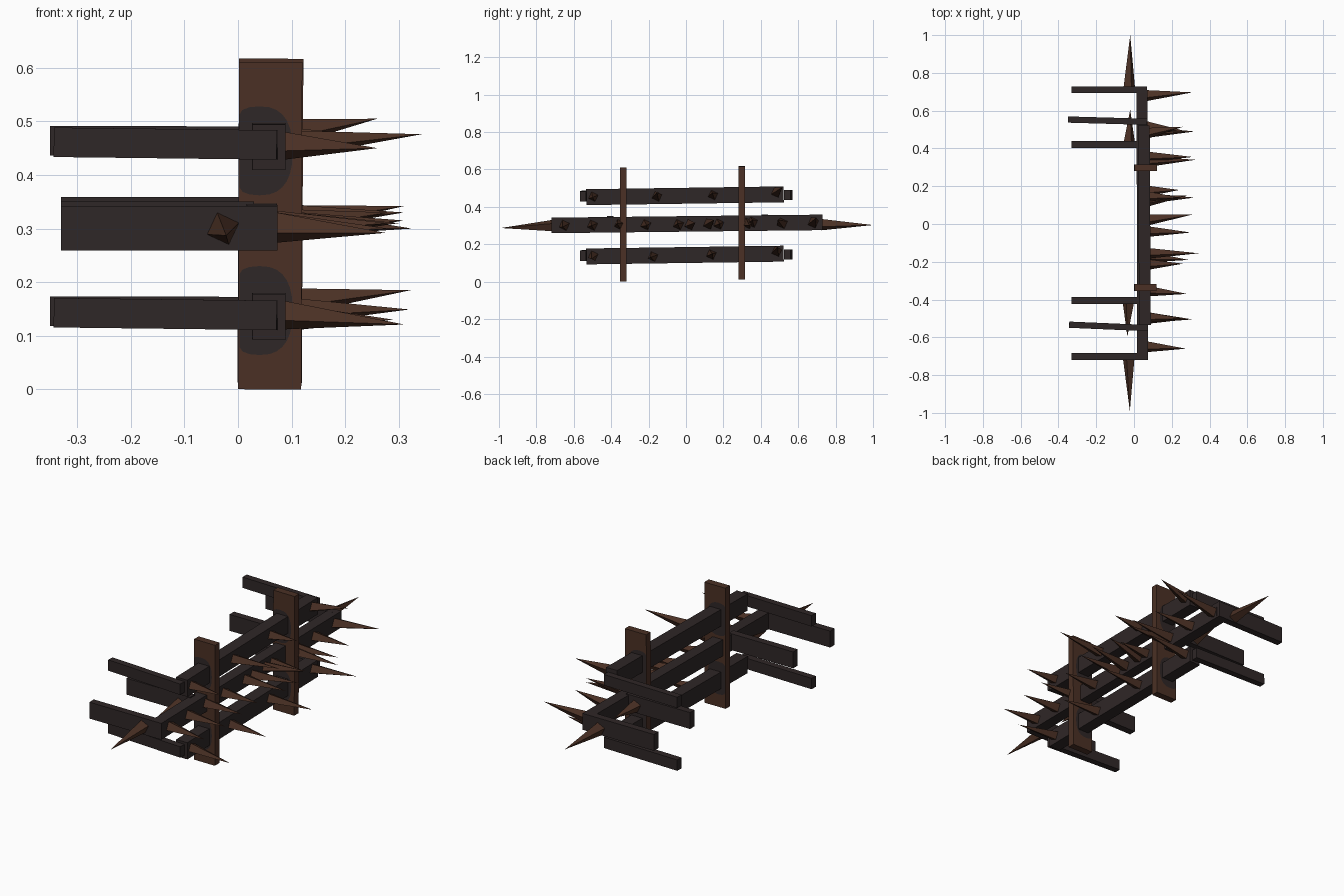
import bpy, bmesh, math
from mathutils import Vector, Matrix


def material(name, rgb):
    m = bpy.data.materials.new(name)
    m.diffuse_color = (*rgb, 1)
    return m


DARK = material("charred wood", (0.028, 0.020, 0.020))
BROWN = material("brown wood", (0.070, 0.030, 0.018))


def finish(bm, name, mat):
    bmesh.ops.recalc_face_normals(bm, faces=bm.faces)
    me = bpy.data.meshes.new(name)
    bm.to_mesh(me)
    bm.free()
    me.materials.append(mat)
    ob = bpy.data.objects.new(name, me)
    bpy.context.collection.objects.link(ob)
    return ob


def frame(a, b, up):
    """Matrix at a with local z pointing to b and local y near up."""
    z = (b - a).normalized()
    x = up.cross(z).normalized()
    y = z.cross(x)
    m = Matrix((x, y, z)).transposed().to_4x4()
    m.translation = (a + b) / 2
    return m


def beam(name, a, b, width, height, mat, up=(0, 0, 1)):
    a, b = Vector(a), Vector(b)
    bm = bmesh.new()
    m = frame(a, b, Vector(up)) @ Matrix.Diagonal((width, height, (b - a).length, 1))
    bmesh.ops.create_cube(bm, size=1, matrix=m)
    return finish(bm, name, mat)


def spike(name, base, tip, radius):
    a, b = Vector(base), Vector(tip)
    bm = bmesh.new()
    m = frame(a, b, Vector((0, 0, 1))) @ Matrix.Rotation(math.radians(20), 4, 'Z')
    bmesh.ops.create_cone(bm, cap_ends=True, segments=4, radius1=radius,
                          radius2=0, depth=(b - a).length, matrix=m)
    return finish(bm, name, BROWN)


# Upright posts, slightly leaning
beam("post_front", (0.059, -0.336, 0.0), (0.061, -0.336, 0.611), 0.036, 0.118, BROWN, (1, 0, 0))
beam("post_back", (0.059, 0.298, 0.012), (0.062, 0.298, 0.617), 0.036, 0.12, BROWN, (1, 0, 0))

# Dark stains on the post sides around the outer rails
for y in (-0.336, 0.298):
    for side in (-1, 1):
        for zc in (0.147, 0.445):
            bm = bmesh.new()
            vs = []
            for i in range(28):
                t = 2 * math.pi * i / 28
                c, s = math.cos(t), math.sin(t)
                px = 0.04 + 0.062 * math.copysign(abs(c) ** 0.8, c)
                pz = zc + 0.083 * math.copysign(abs(s) ** 0.8, s)
                vs.append(bm.verts.new((max(px, 0.003), y + side * 0.0195, pz)))
            bmesh.ops.remove_doubles(bm, verts=vs, dist=1e-5)
            bm.faces.new(list(bm.verts))
            ob = finish(bm, "post_stain", DARK)
            if (ob.data.polygons[0].normal.y > 0) != (side > 0):
                ob.data.flip_normals()

# Long horizontal rails, rising a little toward the back
beam("middle_rail", (0.045, -0.71, 0.301), (0.042, 0.71, 0.317), 0.057, 0.083, DARK)
beam("upper_rail", (0.058, -0.533, 0.452), (0.052, 0.522, 0.467), 0.062, 0.085, DARK)
beam("lower_rail", (0.058, -0.533, 0.135), (0.052, 0.522, 0.150), 0.062, 0.085, DARK)

# Rearward arms at both ends of the rails
for y, z, x1 in ((-0.702, 0.301, 0.074), (0.711, 0.317, 0.07),
                 (-0.405, 0.309, 0.03), (0.421, 0.317, 0.03)):
    beam("middle_arm", (-0.33, y, z), (x1, y, z), 0.036, 0.083, DARK)
for z in (0.143, 0.461):
    beam("narrow_arm", (-0.343, -0.533, z), (0.073, -0.551, z - 0.005), 0.033, 0.055, DARK)
    beam("narrow_arm", (-0.35, 0.553, z + 0.003), (0.07, 0.541, z + 0.002), 0.033, 0.055, DARK)

# Spikes on the outer sides of the middle arms
for b, t, r in (((-0.025, 0.725, 0.305), (-0.02, 1.0, 0.303), 0.032),
                ((-0.028, -0.715, 0.3), (-0.022, -0.99, 0.287), 0.032),
                ((-0.025, 0.43, 0.31), (-0.02, 0.605, 0.31), 0.032),
                ((-0.03, -0.415, 0.3), (-0.035, -0.595, 0.3), 0.032)):
    spike("side_spike", b, t, r)

# Forward spikes: base y, base z, then tip x, y, z
for y, z, tx, ty, tz in (
        (-0.495, 0.455, 0.26, -0.50, 0.450), (-0.155, 0.455, 0.343, -0.155, 0.476),
        (0.145, 0.462, 0.24, 0.14, 0.475), (0.48, 0.475, 0.26, 0.515, 0.505),
        (-0.495, 0.140, 0.31, -0.505, 0.121), (-0.175, 0.135, 0.29, -0.19, 0.130),
        (0.135, 0.145, 0.32, 0.14, 0.149), (0.485, 0.160, 0.322, 0.49, 0.185),
        (-0.65, 0.302, 0.275, -0.66, 0.292), (-0.50, 0.302, 0.28, -0.505, 0.300),
        (-0.355, 0.305, 0.28, -0.37, 0.310), (-0.215, 0.305, 0.26, -0.21, 0.300),
        (-0.04, 0.305, 0.30, -0.045, 0.310), (0.02, 0.305, 0.31, 0.05, 0.315),
        (0.12, 0.308, 0.28, 0.15, 0.330), (0.175, 0.308, 0.24, 0.18, 0.310),
        (0.33, 0.312, 0.325, 0.34, 0.300), (0.355, 0.318, 0.31, 0.355, 0.330),
        (0.515, 0.312, 0.28, 0.49, 0.330), (0.68, 0.315, 0.31, 0.697, 0.342)):
    spike("front_spike", (0.065, y, z), (tx, ty, tz), 0.031)
